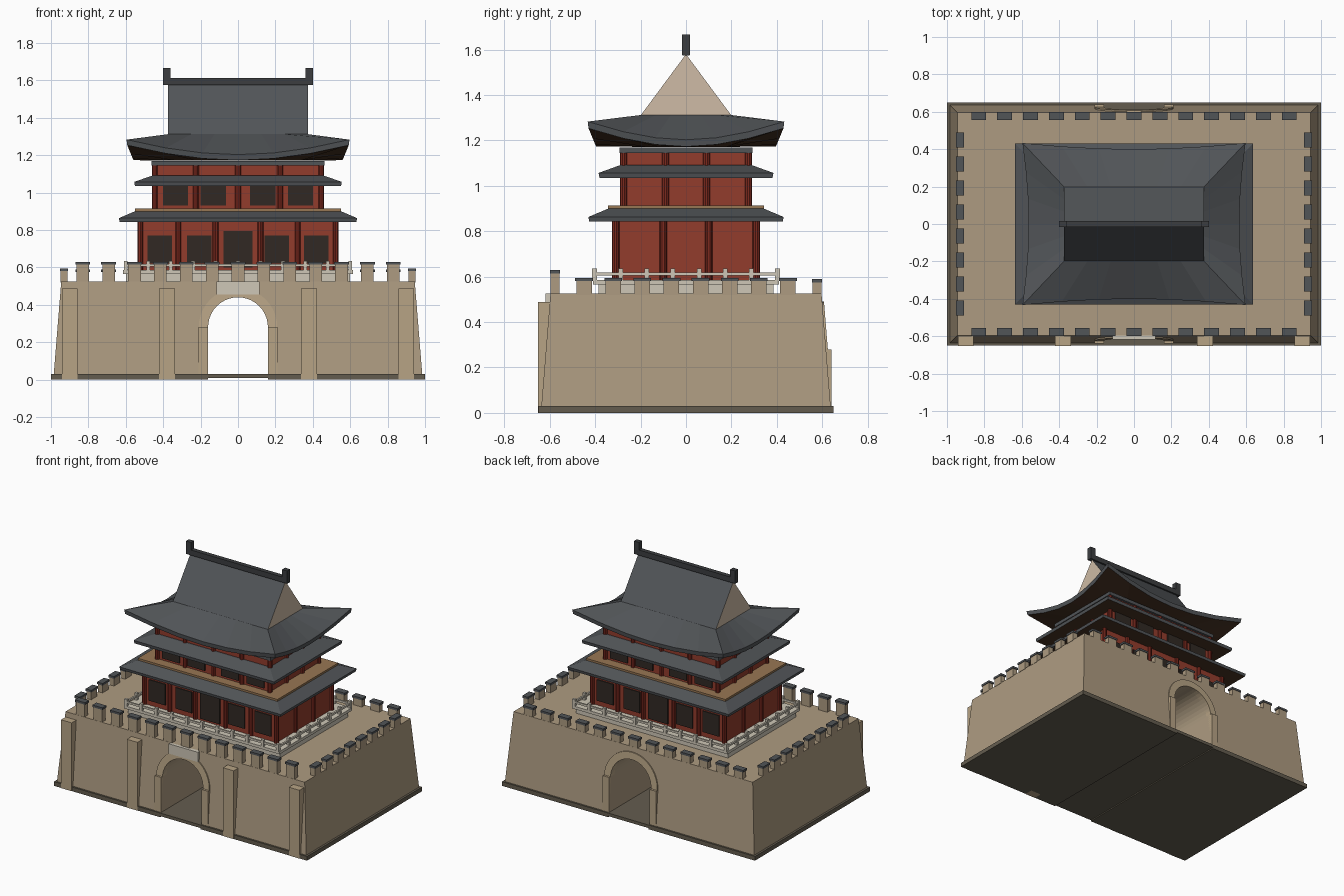
import bpy, bmesh, math

if "Cube" in bpy.data.objects:
    bpy.data.objects.remove(bpy.data.objects["Cube"])


def mat(name, r, g, b):
    m = bpy.data.materials.new(name)
    m.diffuse_color = (*[(c / 255) ** 2.2 for c in (r, g, b)], 1)
    m.use_nodes = True
    m.node_tree.nodes["Principled BSDF"].inputs["Base Color"].default_value = m.diffuse_color
    return m


STONE = mat("stone", 172, 154, 128)
TRIM = mat("trim_stone", 182, 162, 132)
DARK = mat("dark_stone", 100, 93, 80)
PALE = mat("pale_stone", 205, 198, 182)
TILE = mat("roof_tile", 82, 85, 88)
RIDGE = mat("ridge_tile", 62, 64, 66)
RED = mat("red_wall", 145, 62, 48)
COL = mat("red_column", 125, 46, 36)
PANEL = mat("dark_panel", 52, 45, 40)
WOOD = mat("eave_wood", 74, 54, 40)
DECK = mat("deck_wood", 150, 118, 84)
GABLE = mat("gable", 205, 186, 164)


def finish(bm, name, *mats):
    bmesh.ops.recalc_face_normals(bm, faces=bm.faces)
    me = bpy.data.meshes.new(name)
    bm.to_mesh(me)
    bm.free()
    ob = bpy.data.objects.new(name, me)
    bpy.context.collection.objects.link(ob)
    for m in mats:
        me.materials.append(m)
    return ob


def add_box(bm, x0, x1, y0, y1, z0, z1, taper=0):
    r = bmesh.ops.create_cube(bm, size=1)
    for v in r["verts"]:
        t = taper if v.co.z > 0 else 0
        sx, sy = math.copysign(t, v.co.x), math.copysign(t, v.co.y)
        v.co = ((x0 + x1) / 2 + v.co.x * (x1 - x0) - sx,
                (y0 + y1) / 2 + v.co.y * (y1 - y0) - sy,
                (z0 + z1) / 2 + v.co.z * (z1 - z0))


def boxes(name, m, items, taper=0):
    bm = bmesh.new()
    for b in items:
        add_box(bm, *b, taper)
    return finish(bm, name, m)


def block(name, m, hx, hy, z0, z1, taper=0):
    return boxes(name, m, [(-hx, hx, -hy, hy, z0, z1)], taper)


def prism(name, m, pts, y0, y1):
    """Extrude an xz outline from y0 to y1."""
    bm = bmesh.new()
    f = bm.faces.new([bm.verts.new((x, y0, z)) for x, z in pts])
    r = bmesh.ops.extrude_face_region(bm, geom=[f])
    for v in r["geom"]:
        if isinstance(v, bmesh.types.BMVert):
            v.co.y = y1
    return finish(bm, name, m)


def arc(r, n=20):
    return [(r * math.cos(math.pi * i / n), 0.28 + r * math.sin(math.pi * i / n)) for i in range(n + 1)]


def spread(h, n):
    return [-h + 2 * h * i / (n - 1) for i in range(n)]


# Tapered gate base with an arched passage
base = block("gate_base", STONE, 0.985, 0.637, 0.03, 0.525, 0.04)
cutter = prism("passage_cutter", STONE, [(0.16, -0.1)] + arc(0.16) + [(-0.16, -0.1)], -1, 1)
mod = base.modifiers.new("passage", "BOOLEAN")
mod.operation, mod.object, mod.solver = "DIFFERENCE", cutter, "EXACT"
bpy.context.view_layer.objects.active = base
bpy.ops.object.modifier_apply(modifier=mod.name)
bpy.data.objects.remove(cutter)
boxes("plinth", DARK, [(-1, -0.16, -0.65, 0.65, 0, 0.03), (0.16, 1, -0.65, 0.65, 0, 0.03)])
boxes("passage_floor", DARK, [(-0.16, 0.16, -0.65, 0.65, 0.008, 0.03)])

# Front buttresses, arch surrounds and plaque
boxes("buttresses", TRIM, [(x - 0.042, x + 0.042, -0.652, -0.59, 0, 0.488) for x in (-0.9, -0.38, 0.38, 0.9)])
for s, side in ((-1, "front"), (1, "back")):
    ring = prism(side + "_arch_ring", TRIM, arc(0.21) + arc(0.16)[::-1], s * 0.645, s * 0.60)
    for v in ring.data.vertices:
        v.co.y -= s * 0.081 * (v.co.z - 0.03)
    boxes(side + "_arch_jambs", TRIM, [(x - 0.025, x + 0.025, *sorted((s * 0.6, s * 0.64)), 0.03, 0.28) for x in (-0.185, 0.185)])
boxes("plaque", PALE, [(-0.115, 0.115, -0.618, -0.59, 0.455, 0.525)])

# Parapet merlons with tile caps
merlons, caps = [], []
for sy, top in ((-1, 0.63), (1, 0.59)):
    for x in spread(0.83, 13):
        y = sy * 0.577
        merlons.append((x - 0.034, x + 0.034, y - 0.019, y + 0.019, 0.52, top - 0.015))
        caps.append((x - 0.04, x + 0.04, y - 0.022, y + 0.022, top - 0.015, top))
for sx in (-1, 1):
    for y in spread(0.449, 8):
        x = sx * 0.93
        merlons.append((x - 0.018, x + 0.018, y - 0.034, y + 0.034, 0.52, 0.58))
        caps.append((x - 0.022, x + 0.022, y - 0.039, y + 0.039, 0.58, 0.595))
boxes("merlons", STONE, merlons)
boxes("merlon_caps", TILE, caps)

# Pale terrace and balustrade
block("terrace", PALE, 0.60, 0.385, 0.52, 0.565)
block("terrace_top", PALE, 0.615, 0.41, 0.565, 0.585)
posts, rails = [], []
PX, PY = 0.6, 0.403
for s in (-1, 1):
    for x in spread(PX, 11):
        posts.append((x - 0.01, x + 0.01, s * PY - 0.01, s * PY + 0.01, 0.58, 0.635))
    for y in spread(PY, 8)[1:-1]:
        posts.append((s * PX - 0.01, s * PX + 0.01, y - 0.01, y + 0.01, 0.58, 0.635))
    rails.append((-PX, PX, s * PY - 0.006, s * PY + 0.006, 0.605, 0.619))
    rails.append((s * PX - 0.006, s * PX + 0.006, -PY, PY, 0.605, 0.619))
boxes("balustrade_posts", PALE, posts)
boxes("balustrade_rails", PALE, rails)


# Storeys: wall block, round columns, dark panels front and back
def storey(name, hx, hy, z0, z1, xs, ys, panels):
    block(name + "_walls", RED, hx, hy, z0, z1)
    bm = bmesh.new()
    spots = [(x, s * hy) for x in xs for s in (-1, 1)] + [(s * hx, y) for y in ys for s in (-1, 1)]
    for x, y in spots:
        r = bmesh.ops.create_cone(bm, cap_ends=True, segments=10, radius1=0.016, radius2=0.016, depth=z1 - z0)
        bmesh.ops.translate(bm, verts=r["verts"], vec=(x, y, (z0 + z1) / 2))
    finish(bm, name + "_columns", COL)
    if panels:
        boxes(name + "_panels", PANEL, [(x - w, x + w, s * hy - 0.008, s * hy + 0.008, a, b)
                                        for x, w, a, b in panels for s in (-1, 1)])


storey("lower_storey", 0.522, 0.31, 0.585, 0.86,
       (-0.522, -0.32, -0.12, 0.12, 0.32, 0.522), (-0.1, 0.1),
       [(0, 0.077, 0.6, 0.795)] + [(x, 0.065, 0.62, 0.77) for x in (-0.418, -0.208, 0.208, 0.418)])
UX, UY = (-0.445, -0.225, 0, 0.225, 0.445), (-0.09, 0.09)
storey("middle_storey", 0.445, 0.275, 0.9, 1.06, UX, UY,
       [(x, 0.068, 0.93, 1.035) for x in (-0.334, -0.133, 0.133, 0.334)])
storey("upper_storey", 0.445, 0.275, 1.06, 1.17, UX, UY, None)
block("upper_beam", TILE, 0.462, 0.293, 1.145, 1.17)
block("gallery_deck", DECK, 0.552, 0.343, 0.9, 0.914)


# Skirt roof: eave ring with optional curved-up corners, closed underneath
def skirt(name, ex, ey, ix, iy, z_eave, z_top, thick, lift=0, flare=0, n=1, under=None):
    def ring(hx, hy, z, up=0, out=0):
        pts = []
        for cx, cy, dx, dy in ((-1, -1, 1, 0), (1, -1, 0, 1), (1, 1, -1, 0), (-1, 1, 0, -1)):
            for i in range(n):
                u = 2 * i / n
                x, y = cx + dx * u, cy + dy * u
                t = min(abs(x), abs(y)) ** 2
                pts.append(bm.verts.new((x * (hx + out * t), y * (hy + out * t), z + up * t)))
        return pts
    bm = bmesh.new()
    uz = under or z_eave - thick
    rings = [ring(ix, iy, z_top), ring(ex, ey, z_eave, lift, flare),
             ring(ex - 0.004, ey - 0.004, z_eave - thick, lift, flare), ring(ix * 0.9, iy * 0.9, uz)]
    for k in range(3):
        a, b = rings[k], rings[k + 1]
        for i in range(len(a)):
            j = (i + 1) % len(a)
            f = bm.faces.new((a[i], b[i], b[j], a[j]))
            f.material_index = k // 2
    bm.faces.new(rings[0])
    bm.faces.new(rings[3][::-1]).material_index = 1
    finish(bm, name, TILE, WOOD)


skirt("lower_roof", 0.637, 0.43, 0.54, 0.33, 0.863, 0.905, 0.02)
skirt("middle_roof", 0.555, 0.385, 0.455, 0.288, 1.057, 1.092, 0.022)
skirt("main_roof_eaves", 0.563, 0.4, 0.375, 0.2, 1.203, 1.312, 0.03, 0.08, 0.033, 6, 1.172)

# Gabled roof top, pale gable ends and ridge
bm = bmesh.new()
for s in (-1, 1):
    bm.faces.new([bm.verts.new(c) for c in ((s * 0.375, -0.2, 1.31), (s * 0.375, 0.2, 1.31), (s * 0.375, 0, 1.58))])
bm.verts.ensure_lookup_table()
v = list(bm.verts)
for f in ((0, 2, 5, 3), (1, 4, 5, 2), (0, 3, 4, 1)):
    bm.faces.new([v[i] for i in f]).material_index = 1
finish(bm, "gabled_roof", GABLE, TILE)
boxes("ridge", RIDGE, [(-0.4, 0.4, -0.016, 0.016, 1.575, 1.613)])
boxes("ridge_ends", RIDGE, [(s * 0.38 - 0.02, s * 0.38 + 0.02, -0.017, 0.017, 1.576, 1.667) for s in (-1, 1)])
